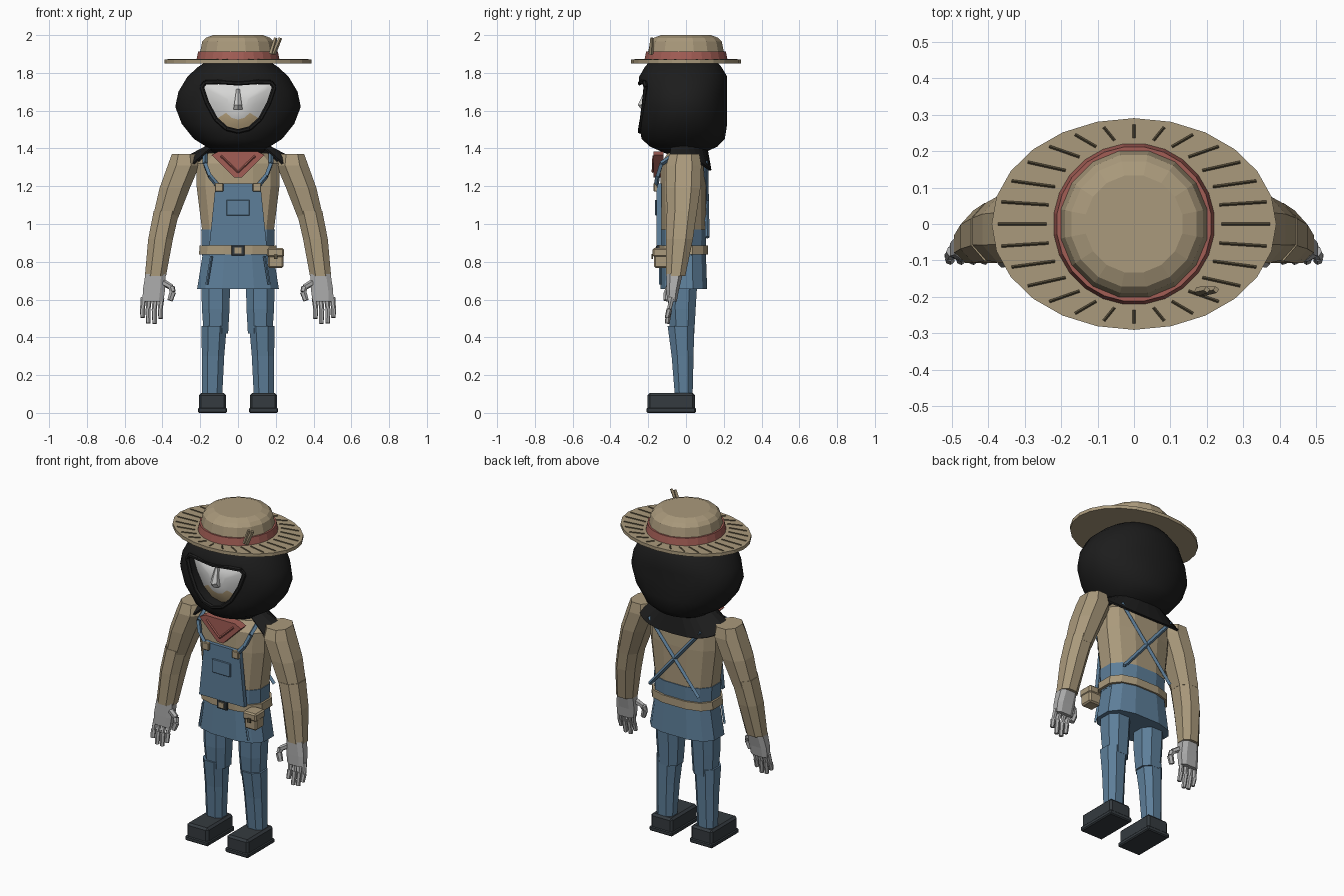
import bpy, bmesh
from math import sin, cos, pi, radians
from mathutils import Vector

if "Cube" in bpy.data.objects:
    bpy.data.objects.remove(bpy.data.objects["Cube"])


def material(name, rgb):
    m = bpy.data.materials.new(name)
    m.use_nodes = True
    m.diffuse_color = (*rgb, 1)
    m.node_tree.nodes["Principled BSDF"].inputs["Base Color"].default_value = (*rgb, 1)
    return m


TAN = material("tan cloth", (0.40, 0.32, 0.20))
DENIM = material("denim blue", (0.11, 0.21, 0.32))
BLACK = material("hood black", (0.012, 0.012, 0.012))
RED = material("faded red", (0.36, 0.11, 0.09))
GREY = material("glove grey", (0.42, 0.42, 0.42))
BOOT = material("boot charcoal", (0.035, 0.043, 0.05))
PALE = material("mask white", (0.68, 0.68, 0.67))
OCHRE = material("mask ochre", (0.55, 0.42, 0.24))
BROWN = material("slit brown", (0.10, 0.08, 0.045))


def finish(name, bm, mat):
    bmesh.ops.recalc_face_normals(bm, faces=bm.faces)
    me = bpy.data.meshes.new(name)
    bm.to_mesh(me)
    bm.free()
    me.materials.append(mat)
    ob = bpy.data.objects.new(name, me)
    bpy.context.collection.objects.link(ob)
    return ob


def oval(angle, rx, ry, power=2):
    c, s = cos(angle), sin(angle)
    f = lambda v: (1 if v >= 0 else -1) * abs(v) ** (2 / power)
    return rx * f(c), ry * f(s)


def loft(name, rings, mat, sides=8, power=2.0, turn=0.5):
    """Rings are (centre x, centre y, z, radius x, radius y)."""
    bm = bmesh.new()
    loops = []
    for cx, cy, z, rx, ry in rings:
        pts = [oval(2 * pi * (i + turn) / sides, rx, ry, power) for i in range(sides)]
        loops.append([bm.verts.new((cx + x, cy + y, z)) for x, y in pts])
    for a, b in zip(loops, loops[1:]):
        for i in range(sides):
            j = (i + 1) % sides
            bm.faces.new((a[i], a[j], b[j], b[i]))
    bm.faces.new(loops[0])
    bm.faces.new(loops[-1])
    return finish(name, bm, mat)


def plate(name, outline, y0, y1, mat):
    """Outline in x and z, extruded from y0 to y1."""
    bm = bmesh.new()
    face = bm.faces.new([bm.verts.new((x, y0, z)) for x, z in outline])
    ext = bmesh.ops.extrude_face_region(bm, geom=[face])
    verts = [v for v in ext["geom"] if isinstance(v, bmesh.types.BMVert)]
    bmesh.ops.translate(bm, verts=verts, vec=(0, y1 - y0, 0))
    return finish(name, bm, mat)


def box(name, lo, hi, mat, bevel=0.0):
    bm = bmesh.new()
    bmesh.ops.create_cube(bm, size=1)
    for v in bm.verts:
        v.co = [(a + b) / 2 + c * (b - a) for a, b, c in zip(lo, hi, v.co)]
    if bevel:
        bmesh.ops.bevel(bm, geom=bm.edges[:], offset=bevel, segments=1, affect="EDGES")
    return finish(name, bm, mat)


def bar(name, points, r, mat, tip=1.0, sides=4):
    """Chain of short prisms through the points."""
    bm = bmesh.new()
    for p, q in zip(points, points[1:]):
        p, q = Vector(p), Vector(q)
        made = bmesh.ops.create_cone(bm, cap_ends=True, segments=sides, radius1=r,
                                     radius2=r * tip, depth=(q - p).length)
        rot = (q - p).to_track_quat("Z", "Y").to_matrix()
        for v in made["verts"]:
            v.co = rot @ v.co + (p + q) / 2
    return finish(name, bm, mat)


# Straw hat
loft("hat_brim", [(0, 0, 1.85, .39, .29), (0, 0, 1.87, .39, .29)], TAN, 24, turn=0)
loft("hat_band", [(0, 0, 1.868, .222, .222), (0, 0, 1.912, .213, .213)], RED, 24)
loft("hat_crown", [(0, 0, 1.9, .207, .207), (0, 0, 1.965, .193, .193),
                   (0, 0, 1.985, .175, .175), (0, 0, 2.0, .135, .135)], TAN, 16)
for i in range(28):
    a = 2 * pi * i / 28
    bar("brim_slit", [(.24 * cos(a), .235 * sin(a), 1.869),
                      (.372 * cos(a), .272 * sin(a), 1.869)], .005, BROWN)
for dx in (0, .025):
    bar("hat_feather", [(.175 + dx / 2, -.185, 1.9), (.2 + dx, -.18, 1.985)], .013, TAN, .7)

# Hood with a cut face opening
hood = loft("hood", [(0, -.01, 1.37, .12, .09), (0, -.012, 1.41, .17, .18),
                     (0, -.015, 1.45, .235, .222), (0, -.015, 1.53, .3, .235),
                     (0, -.015, 1.62, .335, .235), (0, -.015, 1.7, .318, .235),
                     (0, -.015, 1.78, .27, .235), (0, -.015, 1.83, .215, .205),
                     (0, -.015, 1.86, .17, .18)], BLACK, 24, 2.15)
half = [(0, 1.745), (.10, 1.752), (.17, 1.75), (.188, 1.725), (.16, 1.64),
        (.115, 1.555), (.06, 1.505), (0, 1.49)]
opening = half + [(-x, z) for x, z in half[-2:0:-1]]
cutter = plate("face_cutter", opening, -.4, -.15, BLACK)
cutter.hide_render = True
mod = hood.modifiers.new("opening", "BOOLEAN")
mod.object, mod.operation, mod.solver = cutter, "DIFFERENCE", "EXACT"
bpy.context.view_layer.objects.active = hood
bpy.ops.object.modifier_apply(modifier="opening")
bpy.data.objects.remove(cutter)
rim = [(x * 1.02, -.245 + .9 * x * x, z) for x, z in opening]
bar("hood_rim", rim + rim[:1], .012, BLACK, sides=6)

# Domed mask with ochre chin
bm = bmesh.new()
loops = [[bm.verts.new((x * k, -.165 - .045 * (1 - k * k), 1.63 + (z - 1.63) * k))
          for x, z in opening] for k in (1, .8, .55, .3)]
for a, b in zip(loops, loops[1:]):
    for i in range(len(a)):
        j = (i + 1) % len(a)
        bm.faces.new((a[i], a[j], b[j], b[i]))
bm.faces.new(loops[-1])
mask = finish("face_mask", bm, PALE)
mask.data.materials.append(OCHRE)
for f in mask.data.polygons:
    f.material_index = int(f.center.z < 1.565)
loft("nose", [(0, -.205, 1.605, .028, .03), (0, -.215, 1.63, .024, .04),
              (0, -.2, 1.715, .01, .015)], PALE, 6)
for ob in (hood, mask):
    bpy.ops.object.select_all(action="DESELECT")
    ob.select_set(True)
    bpy.context.view_layer.objects.active = ob
    bpy.ops.object.shade_smooth_by_angle(angle=radians(50))

# Shoulder cape of the hood
bm = bmesh.new()
rows = []
for i in range(19):
    a = radians(-35 + 250 * i / 18)
    x0, y0 = oval(a, .15, .12)
    x1, y1 = oval(a, .28, .135, 2.8)
    rows.append((bm.verts.new((x0, y0 - .01, 1.425)),
                 bm.verts.new((x1, y1, 1.365 - .08 * abs(sin(a))))))
for a, b in zip(rows, rows[1:]):
    bm.faces.new((a[0], b[0], b[1], a[1]))
cape = finish("hood_cape", bm, BLACK)
cape.modifiers.new("thickness", "SOLIDIFY").thickness = .012

# Neckerchief
plate("neckerchief", [(-.14, 1.365), (-.1, 1.385), (.1, 1.385), (.14, 1.365),
                      (.02, 1.245), (-.02, 1.245)], -.172, -.12, RED)
for s in (-1, 1):
    bar("neckerchief_fold", [(s * .09, -.172, 1.36), (0, -.176, 1.275)], .006, RED)

# Torso, waist and belt
loft("shirt_body", [(0, -.015, .95, .193, .122), (0, -.015, 1.2, .225, .125),
                    (0, -.015, 1.32, .225, .12), (0, -.01, 1.375, .16, .09)], TAN, 12, 2.6)
loft("overall_waist", [(0, -.015, .83, .195, .122), (0, -.015, .97, .2, .127)], DENIM, 12, 2.6)
loft("overall_hips", [(0, -.012, .655, .222, .127), (0, -.012, .85, .19, .12)], DENIM, 12, 2.8)
loft("belt", [(0, -.013, .838, .212, .132), (0, -.013, .885, .208, .132)], TAN, 12, 2.7)
box("belt_buckle", (-.035, -.158, .832), (.035, -.14, .888), BOOT, .004)
box("buckle_plate", (-.018, -.163, .845), (.018, -.155, .875), TAN)
box("pouch", (.16, -.17, .768), (.24, -.09, .85), TAN, .008)
box("pouch_flap", (.154, -.177, .825), (.244, -.085, .872), TAN, .008)
box("pouch_clasp", (.19, -.183, .815), (.21, -.174, .84), BROWN)

# Bib, pocket and straps
plate("bib", [(-.152, .885), (.152, .885), (.118, 1.215), (-.118, 1.215)], -.157, -.13, DENIM)
box("bib_pocket", (-.062, -.164, 1.045), (.062, -.155, 1.128), DENIM, .003)
for s in (-1, 1):
    box("strap_buckle", (s * .1 - .022, -.172, 1.172), (s * .1 + .022, -.15, 1.218), TAN, .004)
    bar("front_strap", [(s * .105, -.158, 1.2), (s * .15, -.15, 1.255),
                        (s * .175, -.13, 1.32), (s * .175, -.05, 1.375)], .013, DENIM)
    bar("back_strap", [(s * .175, .105, 1.33), (-s * .165, .113, .93)], .012, DENIM)
    bar("hip_seam", [(s * .14, -.135, .83), (s * .165, -.135, .68)], .008, DENIM)

    # Arms
    loft("upper_arm", [(s * .285, -.008, 1.37, .07, .085), (s * .288, -.012, 1.31, .09, .1),
                       (s * .335, -.015, 1.19, .086, .098),
                       (s * .385, -.022, 1.03, .072, .08)], TAN, 8, 2.3)
    loft("forearm", [(s * .378, -.022, 1.07, .073, .085), (s * .41, -.035, .92, .07, .077),
                     (s * .437, -.055, .725, .06, .055)], TAN, 8, 2.3)

    # Gloved hands
    loft("glove", [(s * .45, -.075, .59, .058, .028), (s * .445, -.07, .65, .062, .034),
                   (s * .437, -.06, .735, .056, .045)], GREY, 8, 3)
    for x, low in ((.5, .505), (.47, .475), (.437, .472), (.405, .5)):
        bar("finger", [(s * x, -.075, .61), (s * (x + .006), -.088, .55),
                       (s * (x + .004), -.1, low)], .015, GREY, .85, 6)
    bar("thumb", [(s * .395, -.08, .69), (s * .352, -.092, .665),
                  (s * .345, -.1, .64), (s * .36, -.105, .595)], .018, GREY, .85, 6)

    # Legs
    loft("thigh", [(s * .117, -.02, .42, .069, .068), (s * .118, -.022, .55, .078, .078),
                   (s * .118, -.018, .72, .082, .085)], DENIM, 8, 2.4)
    loft("shin", [(s * .137, -.012, .09, .057, .05), (s * .132, -.018, .3, .063, .062),
                  (s * .127, -.027, .46, .072, .075)], DENIM, 8, 2.4)

    # Boots
    box("boot_sole", (s * .135 - .077, -.208, 0), (s * .135 + .077, .052, .028), BOOT, .006)
    box("boot", (s * .135 - .072, -.203, .015), (s * .135 + .072, .047, .105), BOOT, .012)
